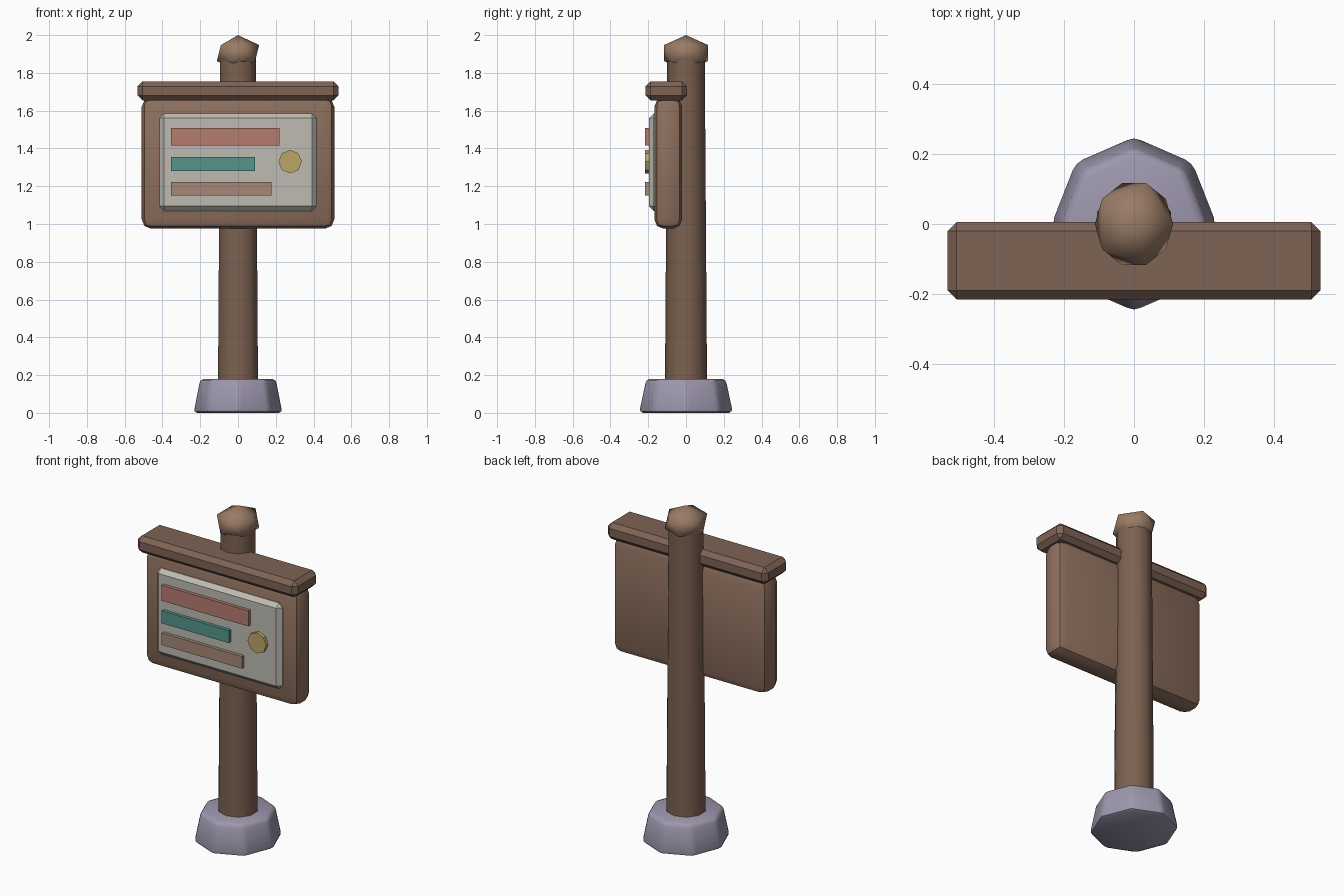
import bpy
from math import radians, pi

if "Cube" in bpy.data.objects:
    bpy.data.objects.remove(bpy.data.objects["Cube"])


def material(name, r, g, b):
    m = bpy.data.materials.new(name)
    m.diffuse_color = (r, g, b, 1)
    m.use_nodes = True
    m.node_tree.nodes["Principled BSDF"].inputs["Base Color"].default_value = m.diffuse_color
    return m


POST = material("post_wood", 0.20, 0.12, 0.08)
BOARD = material("board_wood", 0.27, 0.16, 0.11)
ROOF = material("roof_wood", 0.21, 0.125, 0.09)
CAP = material("cap_wood", 0.32, 0.20, 0.13)
STONE = material("stone", 0.34, 0.31, 0.42)
PAPER = material("paper", 0.52, 0.50, 0.45)
RED = material("red", 0.46, 0.20, 0.16)
TEAL = material("teal", 0.09, 0.30, 0.26)
TAN = material("tan", 0.38, 0.25, 0.18)
GOLD = material("gold", 0.50, 0.38, 0.14)


def finish(name, mat, bevel=0, segments=1, smooth=None):
    ob = bpy.context.object
    ob.name = name
    ob.data.materials.append(mat)
    bpy.ops.object.transform_apply(location=False, rotation=True, scale=True)
    if bevel:
        mod = ob.modifiers.new("bevel", 'BEVEL')
        mod.width, mod.segments = bevel, segments
        mod.limit_method = 'ANGLE'
        mod.angle_limit = radians(25)
        bpy.ops.object.modifier_apply(modifier=mod.name)
    if smooth:
        bpy.ops.object.shade_smooth_by_angle(angle=radians(smooth))
    return ob


def box(name, x, y, z, mat, **kw):
    ends = (x, y, z)
    bpy.ops.mesh.primitive_cube_add(size=1, location=[(a + b) / 2 for a, b in ends])
    bpy.context.object.scale = [b - a for a, b in ends]
    return finish(name, mat, **kw)


def column(name, sides, r1, r2, z0, z1, squash, mat, **kw):
    bpy.ops.mesh.primitive_cone_add(vertices=sides, radius1=r1, radius2=r2,
                                    depth=z1 - z0, location=(0, 0, (z0 + z1) / 2))
    bpy.context.object.scale = (squash, 1, 1)
    return finish(name, mat, **kw)


# Stone foot, post and faceted cap
column("stone_foot", 8, 0.252, 0.215, 0, 0.18, 0.95, STONE, bevel=0.022, segments=2, smooth=40)
column("post", 10, 0.112, 0.099, 0.06, 1.92, 1, POST, smooth=40)
bpy.ops.mesh.primitive_ico_sphere_add(subdivisions=1, radius=1, location=(0, 0, 1.905))
bpy.context.object.scale = (0.125, 0.137, 0.095)
finish("post_cap", CAP, smooth=60)

# Board with its little roof
box("board", (-0.51, 0.51), (-0.168, -0.02), (0.975, 1.67), BOARD, bevel=0.05, segments=2, smooth=30)
box("roof_rail", (-0.532, 0.532), (-0.215, 0.006), (1.655, 1.755), ROOF, bevel=0.026)

# Notice sheet with coloured strips
box("notice_sheet", (-0.415, 0.415), (-0.196, -0.14), (1.07, 1.585), PAPER, bevel=0.024)
for name, x1, z0, z1, mat in (("upper_strip", 0.22, 1.415, 1.508, RED),
                              ("middle_strip", 0.09, 1.28, 1.355, TEAL),
                              ("lower_strip", 0.177, 1.15, 1.222, TAN)):
    box(name, (-0.355, x1), (-0.216, -0.186), (z0, z1), mat)

# Round seal
bpy.ops.mesh.primitive_cylinder_add(vertices=8, radius=0.062, depth=0.03,
                                    location=(0.276, -0.201, 1.33), rotation=(pi / 2, 0, 0))
finish("seal", GOLD, smooth=30)
